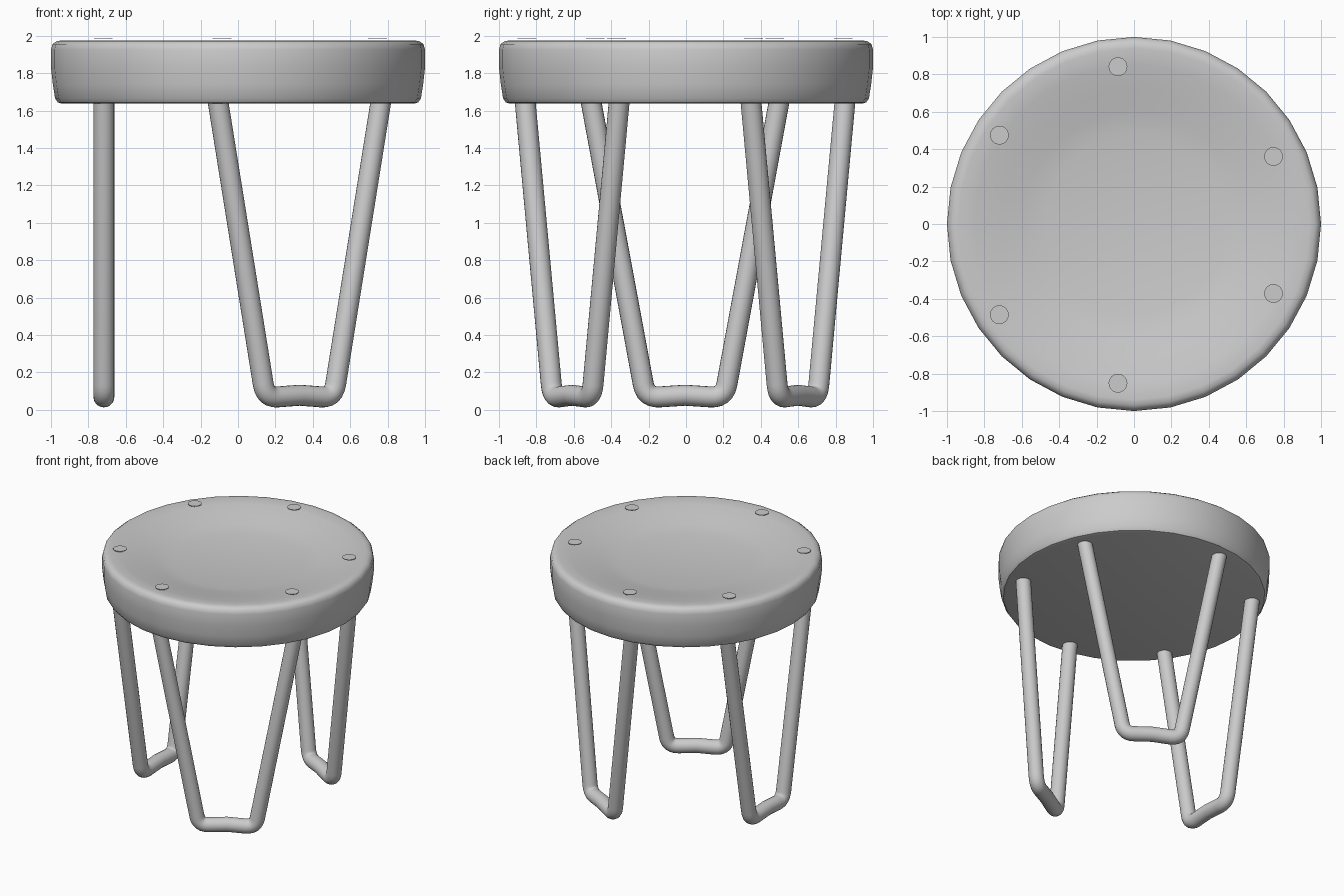
import bpy, bmesh, math
from mathutils import Vector, Matrix

if "Cube" in bpy.data.objects:
    bpy.data.objects.remove(bpy.data.objects["Cube"])

CENTRE = Vector((-0.02, -0.005, 0))   # centre of the leg ring


def finish(bm, name, angle=40):
    bmesh.ops.recalc_face_normals(bm, faces=bm.faces)
    mesh = bpy.data.meshes.new(name)
    bm.to_mesh(mesh)
    bm.free()
    ob = bpy.data.objects.new(name, mesh)
    bpy.context.collection.objects.link(ob)
    bpy.ops.object.select_all(action='DESELECT')
    ob.select_set(True)
    bpy.context.view_layer.objects.active = ob
    bpy.ops.object.shade_smooth_by_angle(angle=math.radians(angle))
    return ob


def skin(bm, rings):
    # bridge successive rings and cap both ends
    for a, b in zip(rings, rings[1:]):
        for i in range(len(a)):
            j = (i + 1) % len(a)
            bm.faces.new((a[i], a[j], b[j], b[i]))
    bm.faces.new(rings[0])
    bm.faces.new(rings[-1])


def lathe(name, profile, sides):
    bm = bmesh.new()
    rings = [[bm.verts.new((r * math.cos(math.tau * i / sides),
                            r * math.sin(math.tau * i / sides), z))
              for i in range(sides)] for r, z in profile]
    skin(bm, rings)
    return finish(bm, name)


def rounded(path, cut, steps=6):
    # replace the inner corners of a path with smooth bends
    out = [path[0]]
    for i in range(1, len(path) - 1):
        p, c = path[i], cut[i]
        if not c:
            out.append(p)
            continue
        a = p + (path[i - 1] - p).normalized() * c
        b = p + (path[i + 1] - p).normalized() * c
        for k in range(steps + 1):
            t = k / steps
            out.append(a * (1 - t) ** 2 + p * 2 * t * (1 - t) + b * t * t)
    return out + [path[-1]]


def bent_tube(name, path, radius, sides=20):
    # sweep a circle along a path lying in the YZ plane
    bm = bmesh.new()
    rings = []
    for i, p in enumerate(path):
        t = (path[min(i + 1, len(path) - 1)] - path[max(i - 1, 0)]).normalized()
        if i in (0, len(path) - 1):
            t = Vector((0, 0, 1 if i else -1))   # level cut ends
        side = Vector((1, 0, 0))
        up = t.cross(side)
        rings.append([bm.verts.new(p + radius * (math.cos(a) * side + math.sin(a) * up))
                      for a in (math.tau * k / sides for k in range(sides))])
    skin(bm, rings)
    return finish(bm, name)


# Dished round seat
lathe("seat", [(0.94, 1.637), (0.963, 1.643), (0.978, 1.665), (0.99, 1.74),
               (1.0, 1.83), (1.0, 1.925), (0.992, 1.955), (0.97, 1.971),
               (0.94, 1.975), (0.85, 1.963), (0.72, 1.937), (0.6, 1.912),
               (0.48, 1.89)], 32)

# Three bent tube legs, with a flat plug on the seat over each leg end
half = [(0.505, 1.66), (0.21, 0.064)]
pts = [Vector((0, -y, z)) for y, z in half] + [Vector((0, 0, 0.078))]
pts += [Vector((0, y, z)) for y, z in reversed(half)]
path = rounded(pts, [0, 0.075, 0, 0.075, 0])

for i, label in enumerate(("left", "back_right", "front_right")):
    turn = Matrix.Translation(CENTRE) @ Matrix.Rotation(-i * math.tau / 3, 4, 'Z')
    leg = bent_tube(label + "_leg", path, 0.056)
    leg.matrix_world = turn @ Matrix.Translation((-0.697, 0, 0))
    for s, end in ((-1, "a"), (1, "b")):
        plug = lathe(f"{label}_plug_{end}", [(0.05, 1.984), (0.05, 1.989)], 24)
        plug.matrix_world = turn @ Matrix.Translation((-0.70, s * 0.48, 0))
